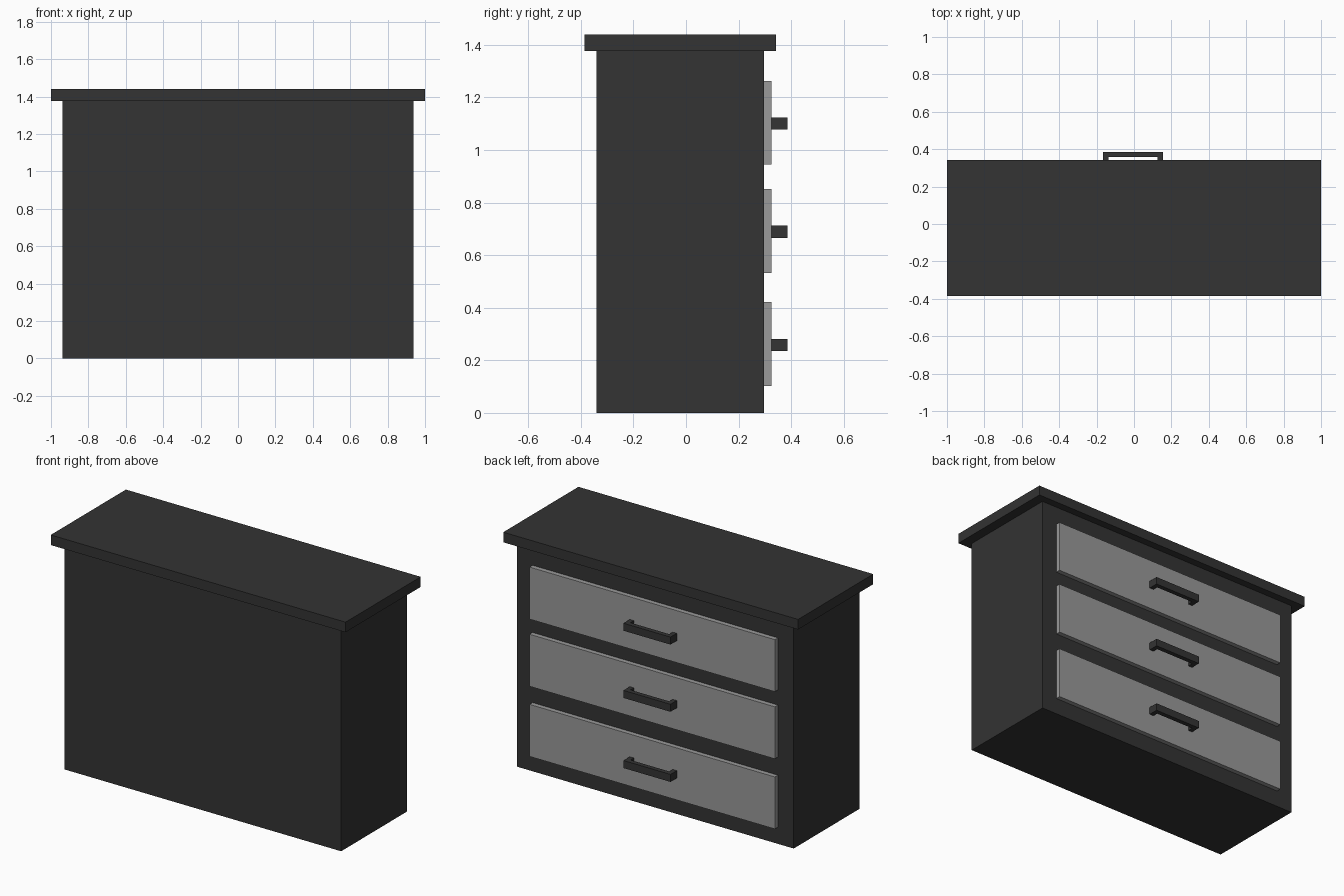
import bpy, bmesh
from mathutils import Vector

if "Cube" in bpy.data.objects:
    bpy.data.objects.remove(bpy.data.objects["Cube"])


def material(name, v):
    m = bpy.data.materials.new(name)
    m.diffuse_color = (v, v, v, 1)
    m.use_nodes = True
    m.node_tree.nodes["Principled BSDF"].inputs["Base Color"].default_value = m.diffuse_color
    return m


dark = material("dark_wood", 0.033)
grey = material("grey_front", 0.32)


def finish(name, bm, mat):
    bmesh.ops.recalc_face_normals(bm, faces=bm.faces)
    me = bpy.data.meshes.new(name)
    bm.to_mesh(me)
    bm.free()
    me.materials.append(mat)
    ob = bpy.data.objects.new(name, me)
    bpy.context.collection.objects.link(ob)
    return ob


def box(name, lo, hi, mat):
    lo, hi = Vector(lo), Vector(hi)
    bm = bmesh.new()
    bmesh.ops.create_cube(bm, size=1)
    bmesh.ops.scale(bm, vec=hi - lo, verts=bm.verts)
    bmesh.ops.translate(bm, vec=(lo + hi) / 2, verts=bm.verts)
    return finish(name, bm, mat)


def handle(name, z0, z1):
    # U-shaped outline in plan, extruded upwards
    x0, x1, t = -0.165, 0.154, 0.028
    y0, y1 = 0.325, 0.386
    pts = [(x0, y0), (x0, y1), (x1, y1), (x1, y0),
           (x1 - t, y0), (x1 - t, y1 - t), (x0 + t, y1 - t), (x0 + t, y0)]
    bm = bmesh.new()
    face = bm.faces.new([bm.verts.new((x, y, z0)) for x, y in pts])
    ext = bmesh.ops.extrude_face_region(bm, geom=[face], use_keep_orig=True)
    top = [v for v in ext["geom"] if isinstance(v, bmesh.types.BMVert)]
    bmesh.ops.translate(bm, vec=(0, 0, z1 - z0), verts=top)
    return finish(name, bm, dark)


# Carcass and overhanging top
box("cabinet_body", (-0.938, -0.34, 0), (0.938, 0.296, 1.377), dark)
box("cabinet_top", (-1, -0.386, 1.377), (1, 0.342, 1.439), dark)

# Three drawers with pull handles on the +y side
for label, z in (("lower", 0.102), ("middle", 0.532), ("upper", 0.944)):
    box(label + "_drawer", (-0.83, 0.296, z), (0.834, 0.325, z + 0.319), grey)
    handle(label + "_handle", z + 0.134, z + 0.18)
